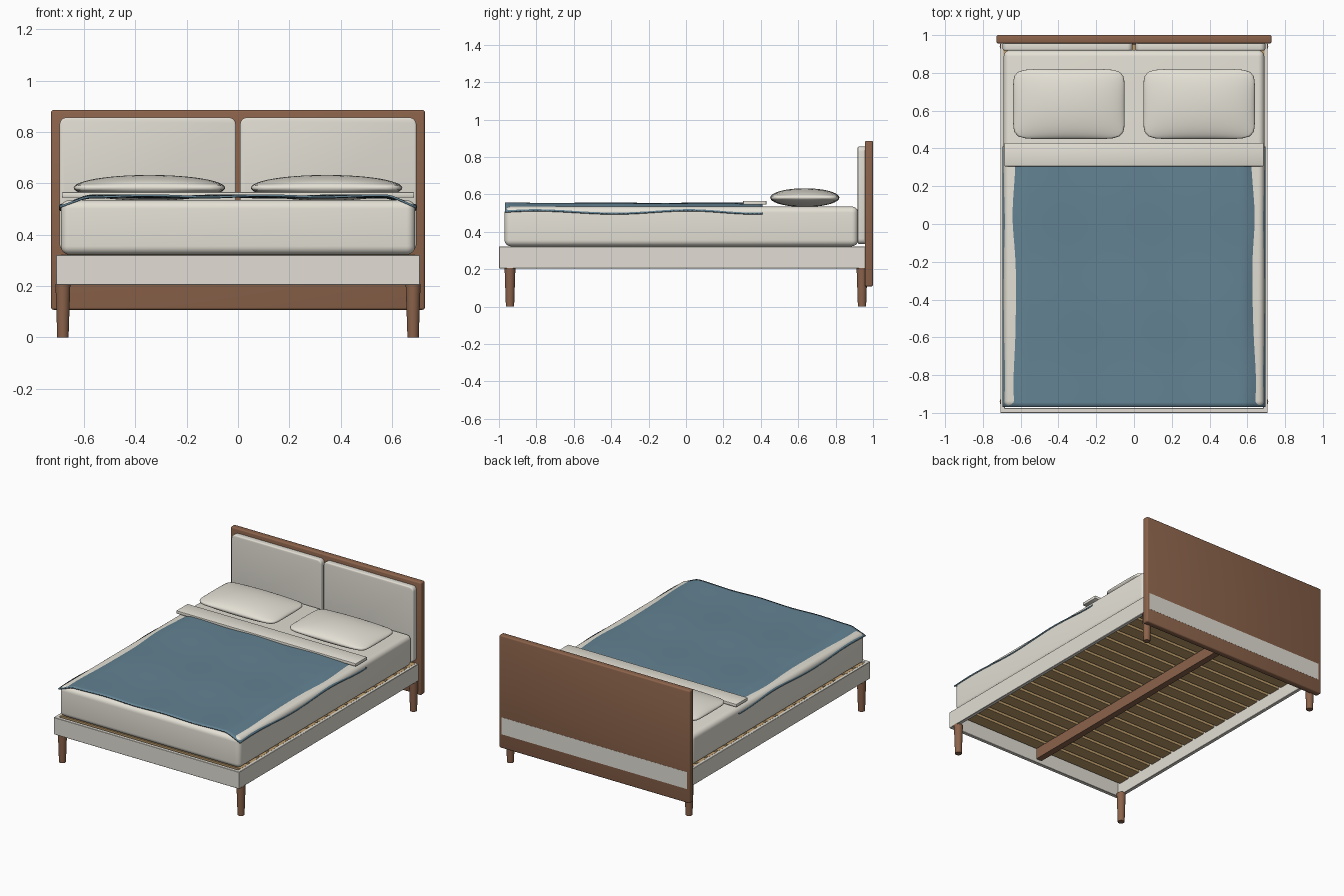
import bpy, bmesh, math

cube = bpy.data.objects.get("Cube")
if cube:
    bpy.data.objects.remove(cube)


def material(name, rgb):
    m = bpy.data.materials.new(name)
    m.use_nodes = True
    m.diffuse_color = (*rgb, 1)
    m.node_tree.nodes["Principled BSDF"].inputs["Base Color"].default_value = (*rgb, 1)
    return m


wood = material("walnut wood", (0.26, 0.125, 0.07))
slat_wood = material("slat wood", (0.52, 0.34, 0.15))
fabric = material("pale grey fabric", (0.76, 0.73, 0.66))
linen = material("linen", (0.78, 0.75, 0.67))
blue = material("blue blanket", (0.125, 0.225, 0.29))


def finish(bm, name, mat, angle=40):
    bmesh.ops.recalc_face_normals(bm, faces=bm.faces)
    mesh = bpy.data.meshes.new(name)
    bm.to_mesh(mesh)
    bm.free()
    mesh.materials.append(mat)
    obj = bpy.data.objects.new(name, mesh)
    bpy.context.collection.objects.link(obj)
    bpy.ops.object.select_all(action='DESELECT')
    obj.select_set(True)
    bpy.context.view_layer.objects.active = obj
    bpy.ops.object.shade_smooth_by_angle(angle=math.radians(angle))
    return obj


def box(name, mat, xs, ys, zs, bevel=0.0, segments=3, corner=0.0):
    """Box between limits; corner rounds the edges running along y first."""
    bm = bmesh.new()
    bmesh.ops.create_cube(bm, size=1)
    for v in bm.verts:
        v.co = [lo + (c + 0.5) * (hi - lo) for c, (lo, hi) in zip(v.co, (xs, ys, zs))]
    if corner:
        along_y = [e for e in bm.edges if abs(e.verts[0].co.y - e.verts[1].co.y) > 1e-4]
        bmesh.ops.bevel(bm, geom=along_y, offset=corner, segments=5,
                        profile=0.5, affect='EDGES')
    if bevel:
        sharp = [e for e in bm.edges if e.calc_face_angle(0) > 1]
        bmesh.ops.bevel(bm, geom=sharp, offset=bevel, segments=segments,
                        profile=0.5, affect='EDGES')
    return finish(bm, name, mat)


# Headboard with two upholstered panels
box("headboard", wood, (-0.728, 0.728), (0.956, 1.0), (0.108, 0.886), 0.009)
for side, s in (("left", 1), ("right", -1)):
    box(f"headboard_panel_{side}", fabric, sorted((s * 0.008, s * 0.695)),
        (0.918, 0.96), (0.335, 0.857), 0.008, corner=0.028)

# Upholstered frame rails
RAIL = (0.205, 0.322)
box("front_rail", fabric, (-0.708, 0.708), (-1.0, -0.975), RAIL, 0.002, 1)
box("back_rail", fabric, (-0.708, 0.708), (0.975, 1.0008), RAIL)
for side, s in (("left", 1), ("right", -1)):
    box(f"side_rail_{side}", fabric, sorted((s * 0.683, s * 0.708)),
        (-0.98, 0.98), RAIL, 0.002, 1)

# Centre beam and slats
box("centre_beam", wood, (-0.022, 0.022), (-0.95, 0.97), (0.21, 0.285))
COUNT = 18
pitch = 1.93 / COUNT
for i in range(COUNT):
    y = -0.967 + pitch * (i + 0.5)
    box(f"slat_{i + 1}", slat_wood, (-0.69, 0.69), (y - 0.042, y + 0.042), (0.29, 0.3225))

# Tapered legs
for side, sx in (("left", 1), ("right", -1)):
    for end, sy in (("front", -1), ("back", 1)):
        bm = bmesh.new()
        bmesh.ops.create_cone(bm, cap_ends=True, segments=24, radius1=0.022,
                              radius2=0.029, depth=0.208)
        bmesh.ops.translate(bm, verts=bm.verts, vec=(sx * 0.682, sy * 0.941, 0.104))
        finish(bm, f"leg_{end}_{side}", wood)

# Mattress
box("mattress", linen, (-0.69, 0.69), (-0.97, 0.92), (0.323, 0.535), 0.033, 6)


# Pillows: a sphere reshaped to a rounded rectangle with a puffed section
def pillow(name, cx):
    bm = bmesh.new()
    bmesh.ops.create_uvsphere(bm, u_segments=64, v_segments=24, radius=1)
    for v in bm.verts:
        x, y, z = v.co
        ring = math.hypot(x, y)
        n = (x ** 8 + y ** 8) ** 0.125
        k = ring / n if n > 1e-6 else 0
        a, b = min(1, abs(x * k)), min(1, abs(y * k))
        puff = math.sqrt((1 - a * a) * (1 - b * b))
        sign = 0 if abs(z) < 1e-4 else math.copysign(1, z)
        v.co = (cx + 0.295 * x * k, 0.635 + 0.185 * y * k, 0.583 + 0.05 * sign * puff)
    finish(bm, name, linen, 70)


pillow("pillow_left", 0.345)
pillow("pillow_right", -0.345)

# Blanket draped over the edges with gentle ripples
bm = bmesh.new()
bmesh.ops.create_grid(bm, x_segments=60, y_segments=60, size=1)
for v in bm.verts:
    x, y = v.co.x * 0.695, -0.279 + v.co.y * 0.689
    ripple = math.cos(math.tau * (y + 0.02) / 0.75)
    fall = max(0, (abs(x) - 0.59) / 0.105)
    z = 0.549 + 0.003 * math.sin(14 * x + 2 + 2 * y) + 0.0015 * math.sin(11 * y)
    v.co = (x, y, z - fall * (0.042 - 0.009 * ripple))
blanket = finish(bm, "blanket", blue, 60)
solid = blanket.modifiers.new("thickness", 'SOLIDIFY')
solid.thickness = 0.008
solid.offset = 0

# Turned-down sheet across the top of the blanket
box("folded_sheet", linen, (-0.686, 0.686), (0.305, 0.43), (0.545, 0.566), 0.004, 2)
